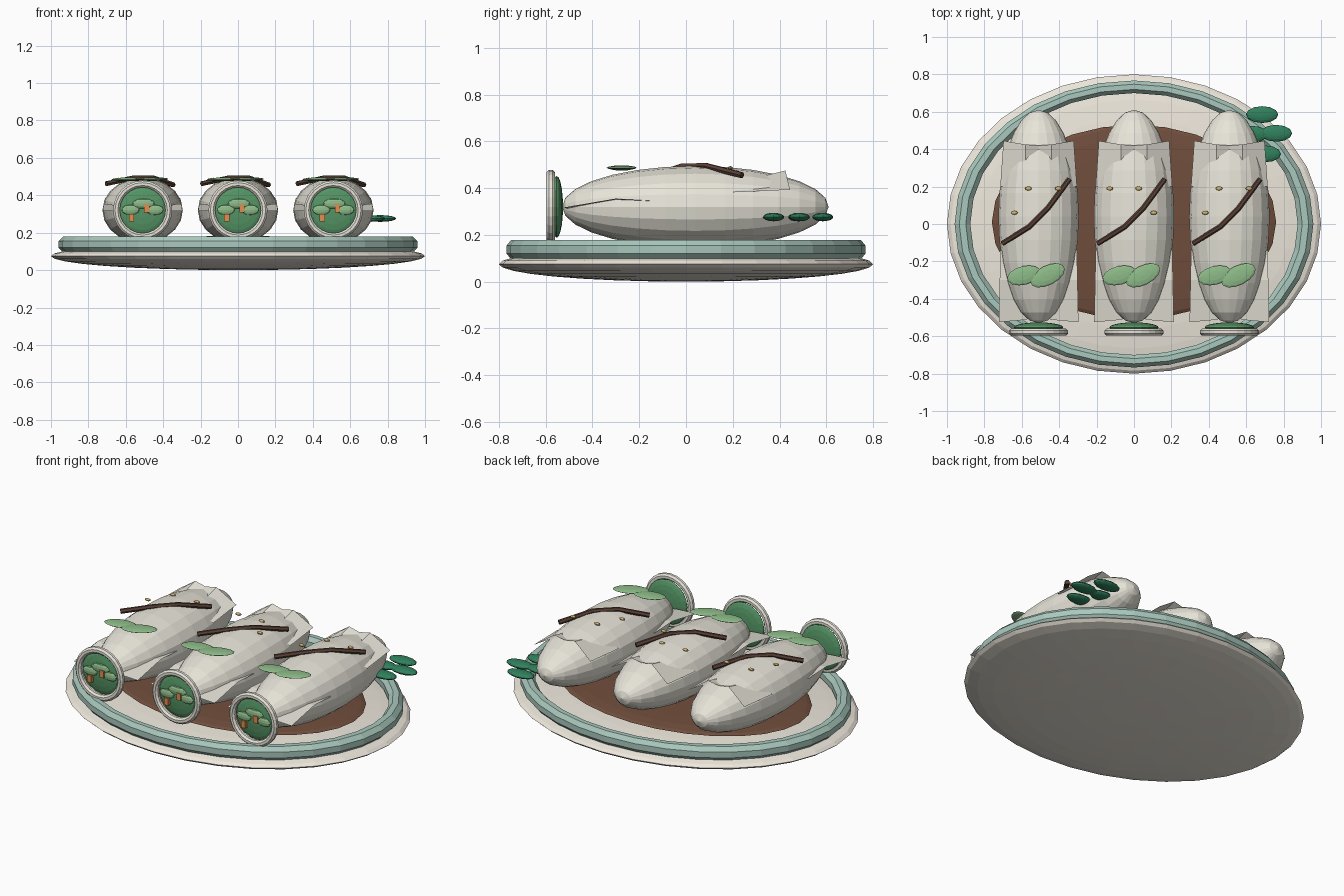
import bpy, bmesh
from math import pi, sin, cos, radians
from mathutils import Matrix, Vector

if "Cube" in bpy.data.objects:
    bpy.data.objects.remove(bpy.data.objects["Cube"])


def material(name, rgb):
    m = bpy.data.materials.new(name)
    m.diffuse_color = (*rgb, 1)
    m.use_nodes = True
    m.node_tree.nodes["Principled BSDF"].inputs["Base Color"].default_value = m.diffuse_color
    return m


CREAM = material("cream", (0.86, 0.81, 0.72))
WRAP = material("wrapper", (0.80, 0.78, 0.69))
GLAZE = material("glaze_green", (0.40, 0.58, 0.51))
SAUCE = material("sauce_brown", (0.16, 0.075, 0.045))
STICK = material("strip_brown", (0.10, 0.05, 0.035))
FILL = material("filling_green", (0.09, 0.30, 0.13))
LEAF = material("leaf_light", (0.27, 0.50, 0.25))
HERB = material("herb_dark", (0.03, 0.22, 0.11))
CARROT = material("carrot_orange", (0.75, 0.27, 0.08))
SEED = material("seed_gold", (0.65, 0.45, 0.17))


def add(name, bm, mat):
    bmesh.ops.recalc_face_normals(bm, faces=bm.faces)
    me = bpy.data.meshes.new(name)
    bm.to_mesh(me)
    bm.free()
    me.materials.append(mat)
    ob = bpy.data.objects.new(name, me)
    bpy.context.collection.objects.link(ob)
    return ob


def ellipsoid(name, loc, half, mat, segs=12, rings=8, turn=0, along_y=False):
    bm = bmesh.new()
    bmesh.ops.create_uvsphere(bm, u_segments=segs, v_segments=rings, radius=1)
    if along_y:
        bm.transform(Matrix.Rotation(pi / 2, 4, 'X'))
    bm.transform(Matrix.Translation(loc) @ Matrix.Rotation(radians(turn), 4, 'Z')
                 @ Matrix.Diagonal((*half, 1)))
    return add(name, bm, mat)


def ring(name, matrix, major, minor, mat, segs, sides=8):
    bm = bmesh.new()
    loops = []
    for i in range(segs):
        a = 2 * pi * i / segs
        loop = []
        for j in range(sides):
            b = 2 * pi * (j + 0.5) / sides
            r = major + minor * cos(b)
            loop.append(bm.verts.new((r * cos(a), r * sin(a), minor * sin(b))))
        loops.append(loop)
    for i in range(segs):
        p, q = loops[i], loops[(i + 1) % segs]
        for j in range(sides):
            k = (j + 1) % sides
            bm.faces.new((p[j], q[j], q[k], p[k]))
    bm.transform(matrix)
    return add(name, bm, mat)


def box(name, loc, size, mat):
    bm = bmesh.new()
    bmesh.ops.create_cube(bm, size=1)
    bm.transform(Matrix.Translation(loc) @ Matrix.Diagonal((*size, 1)))
    return add(name, bm, mat)


def sheet(name, rows, x0, mat):
    """Folded sheet mirrored about the roll's centre; rows run from x = 0 outward."""
    bm = bmesh.new()
    grid = []
    for row in rows:
        full = [(-x, y, z) for x, y, z in reversed(row[1:])] + list(row)
        grid.append([bm.verts.new((x0 + x, y, z)) for x, y, z in full])
    for p, q in zip(grid, grid[1:]):
        for j in range(len(p) - 1):
            bm.faces.new((p[j], p[j + 1], q[j + 1], q[j]))
    return add(name, bm, mat)


def tube(name, pts, radius, mat, sides=6):
    bm = bmesh.new()
    loops = []
    for i, p in enumerate(pts):
        d = Vector(pts[min(i + 1, len(pts) - 1)]) - Vector(pts[max(i - 1, 0)])
        u = d.cross(Vector((0, 0, 1))).normalized()
        v = u.cross(d).normalized()
        loops.append([bm.verts.new(Vector(p) + radius * (u * cos(2 * pi * j / sides) + v * sin(2 * pi * j / sides)))
                      for j in range(sides)])
    for p, q in zip(loops, loops[1:]):
        for j in range(sides):
            bm.faces.new((p[j], p[(j + 1) % sides], q[(j + 1) % sides], q[j]))
    bm.faces.new(loops[0])
    bm.faces.new(loops[-1])
    return add(name, bm, mat)


# Plate, glazed rim and sauce pool
ellipsoid("plate", (0, 0, 0.075), (1, 0.8, 0.075), CREAM, 32, 16)
ring("plate_rim", Matrix.Translation((0, 0, 0.137)) @ Matrix.Diagonal((1, 0.8, 1, 1)),
     0.917, 0.0455, GLAZE, 32)
ellipsoid("sauce_pool", (0, 0.01, 0.148), (0.76, 0.52, 0.034), SAUCE, 28, 12)

# Three filled rolls
for n, x0 in enumerate((-0.51, 0, 0.51)):
    tag = f"_{n + 1}"
    ellipsoid("roll_body" + tag, (x0, 0.04, 0.32), (0.215, 0.57, 0.175), WRAP, 20, 14, along_y=True)

    # Wrapper folds at the front and back
    sheet("front_fold" + tag, [
        [(0, -0.50, 0.31), (0.10, -0.515, 0.315), (0.213, -0.525, 0.317)],
        [(0, -0.30, 0.34), (0.10, -0.30, 0.345), (0.208, -0.30, 0.355)],
        [(0, -0.14, 0.34), (0.10, -0.14, 0.34), (0.205, -0.14, 0.345)]], x0, WRAP)
    sheet("back_fold" + tag, [
        [(0, 0.20, 0.40), (0.07, 0.20, 0.42), (0.205, 0.20, 0.382)],
        [(0, 0.42, 0.462), (0.07, 0.425, 0.475), (0.188, 0.445, 0.393)]], x0, WRAP)

    # Open end: wrapper ring, filling disc, small garnish pieces
    ring("end_ring" + tag, Matrix.Translation((x0, -0.578, 0.32)) @ Matrix.Rotation(pi / 2, 4, 'X'),
         0.140, 0.0195, WRAP, 24)
    ellipsoid("filling" + tag, (x0, -0.553, 0.32), (0.132, 0.027, 0.132), FILL, 20, 10, along_y=True)
    for dx, z, w in ((0.005, 0.355, 0.06), (-0.065, 0.322, 0.048), (0.065, 0.322, 0.048)):
        ellipsoid("filling_leaf" + tag, (x0 + dx, -0.58, z), (w, 0.012, 0.027), LEAF, 12, 6)
    for dx, z in ((-0.06, 0.28), (0.022, 0.33)):
        box("carrot_piece" + tag, (x0 + dx, -0.583, z), (0.028, 0.026, 0.042), CARROT)

    # Toppings: leaves, brown strip and seeds
    ellipsoid("top_leaf_left" + tag, (x0 - 0.078, -0.275, 0.485), (0.092, 0.05, 0.01), LEAF, 14, 6, 14)
    ellipsoid("top_leaf_right" + tag, (x0 + 0.048, -0.275, 0.487), (0.10, 0.052, 0.01), LEAF, 14, 6, 27)
    tube("brown_strip" + tag, [(x0 - 0.195, -0.105, 0.462), (x0 - 0.05, -0.015, 0.493),
                               (x0 + 0.05, 0.085, 0.495), (x0 + 0.165, 0.24, 0.455)], 0.014, STICK)
    seeds = ((-0.13, 0.19), (0.025, 0.19), (0.105, 0.06)) if n == 1 else \
            ((-0.055, 0.19), (0.105, 0.19), (-0.13, 0.06))
    for dx, y in seeds:
        ellipsoid("seed" + tag, (x0 + dx, y, 0.486), (0.019, 0.011, 0.008), SEED, 8, 6)

# Herb sprig at the back right
for x, y in ((0.685, 0.585), (0.76, 0.485), (0.70, 0.375), (0.63, 0.48)):
    ellipsoid("herb_leaf", (x, y, 0.276), (0.086, 0.045, 0.018), HERB, 12, 8)
